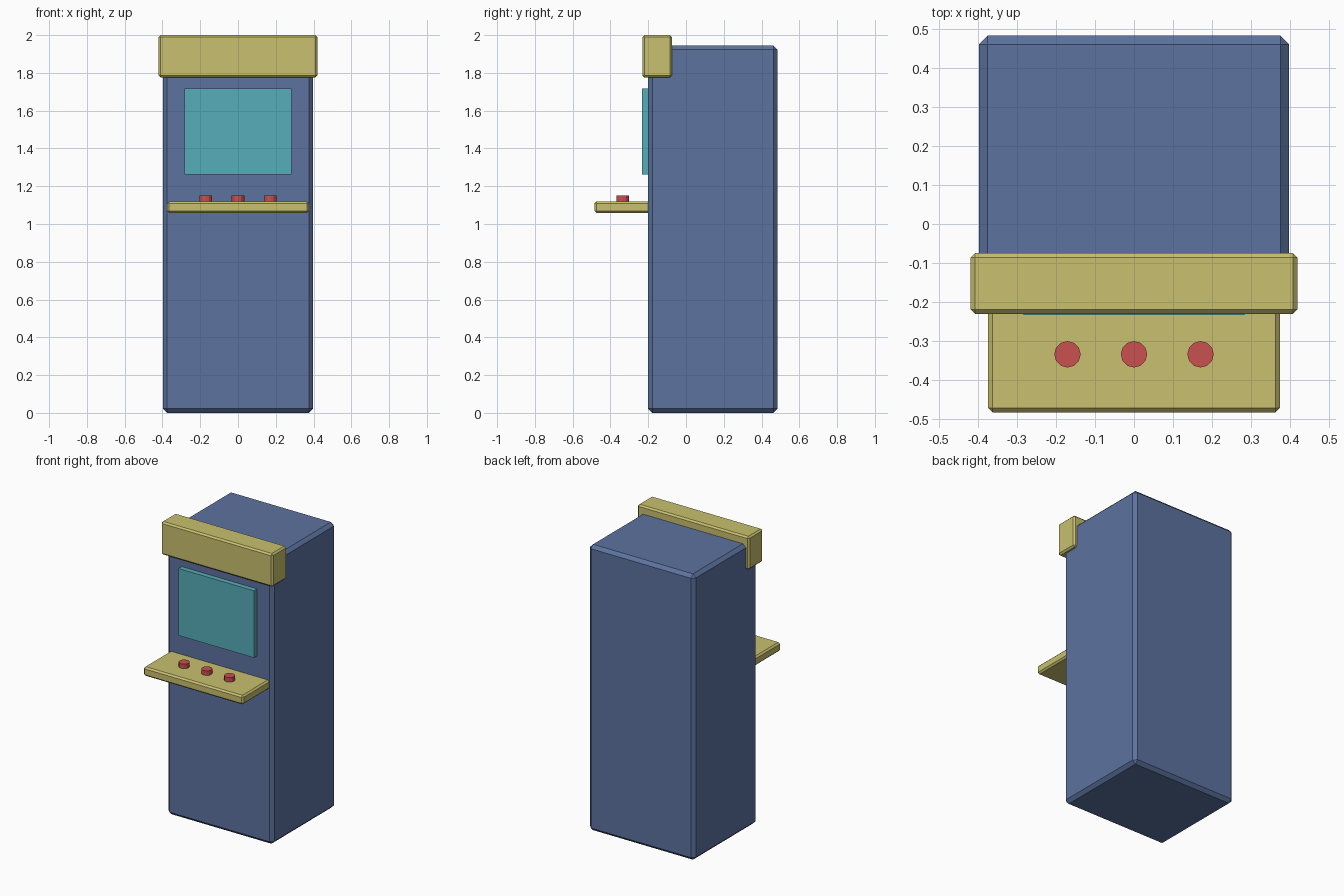
import bpy, math

if "Cube" in bpy.data.objects:
    bpy.data.objects.remove(bpy.data.objects["Cube"])


def material(name, rgb):
    # sRGB 0-255 to linear
    lin = [((c / 255 + 0.055) / 1.055) ** 2.4 for c in rgb]
    m = bpy.data.materials.new(name)
    m.diffuse_color = (*lin, 1)
    m.use_nodes = True
    m.node_tree.nodes["Principled BSDF"].inputs["Base Color"].default_value = m.diffuse_color
    return m


blue = material("cabinet_blue", (92, 115, 160))
yellow = material("trim_yellow", (200, 192, 110))
teal = material("screen_teal", (87, 174, 186))
red = material("button_red", (202, 80, 80))


def box(name, lo, hi, mat, bevel=0):
    bpy.ops.mesh.primitive_cube_add(size=1, location=[(a + b) / 2 for a, b in zip(lo, hi)])
    ob = bpy.context.object
    ob.name = name
    ob.scale = [b - a for a, b in zip(lo, hi)]
    bpy.ops.object.transform_apply(location=False, rotation=False, scale=True)
    ob.data.materials.append(mat)
    if bevel:
        mod = ob.modifiers.new("chamfer", 'BEVEL')
        mod.width = bevel
        mod.segments = 1
    return ob


# Cabinet, overhanging sign, screen and control shelf
box("cabinet", (-0.398, -0.2, 0), (0.398, 0.484, 1.945), blue, 0.022)
box("top_sign", (-0.42, -0.231, 1.775), (0.42, -0.075, 2.0), yellow, 0.011)
box("screen", (-0.284, -0.234, 1.262), (0.284, -0.18, 1.718), teal)
box("control_shelf", (-0.375, -0.484, 1.058), (0.375, -0.16, 1.12), yellow, 0.011)

# Row of three push buttons
for i, x in enumerate((-0.171, 0, 0.171)):
    bpy.ops.mesh.primitive_cylinder_add(vertices=12, radius=0.034, depth=0.05,
                                        location=(x, -0.335, 1.126))
    ob = bpy.context.object
    ob.name = f"button_{i + 1}"
    ob.data.materials.append(red)
